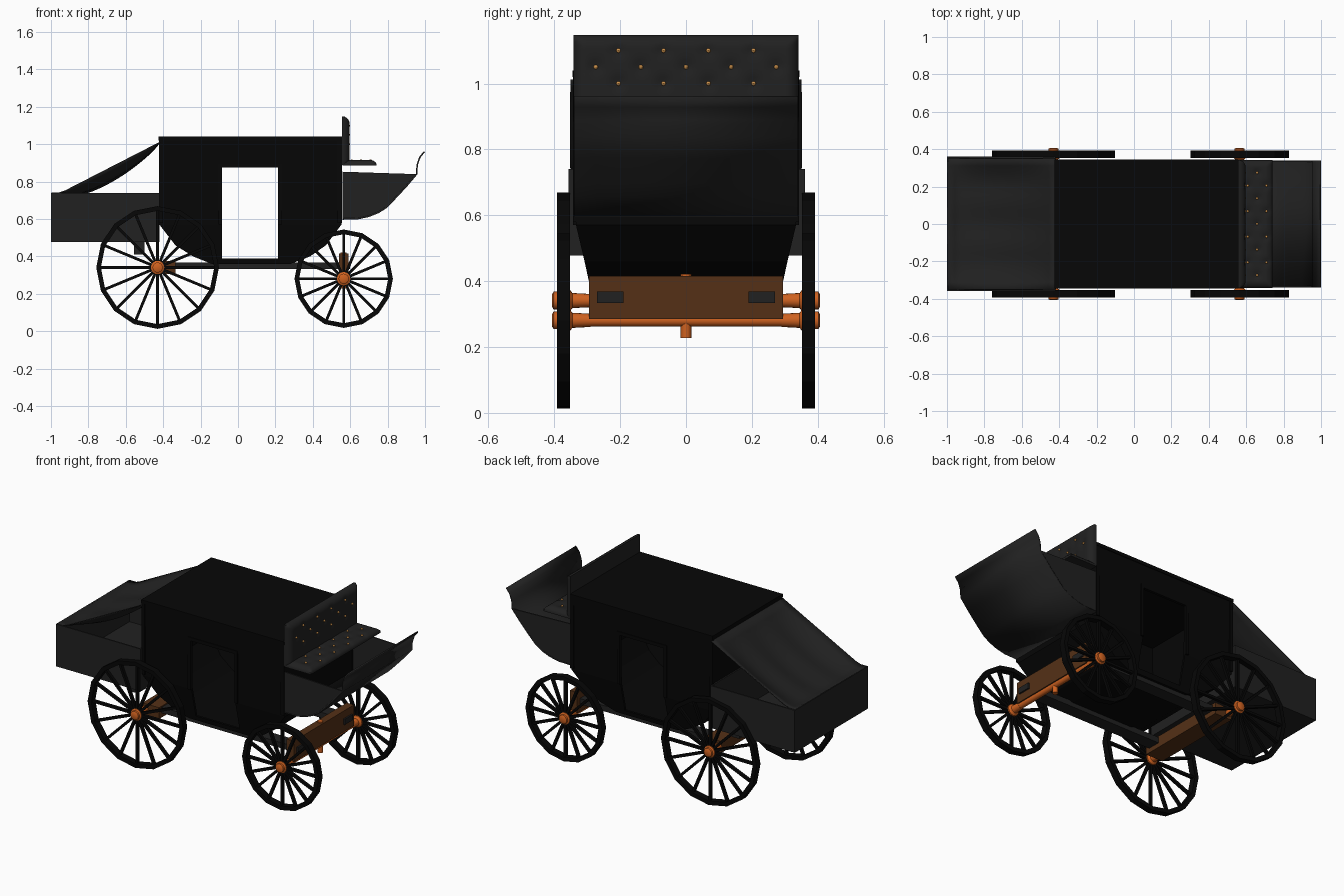
import bpy, bmesh, math
from mathutils import Vector, Matrix

if "Cube" in bpy.data.objects:
    bpy.data.objects.remove(bpy.data.objects["Cube"])


def material(name, r, g, b):
    m = bpy.data.materials.new(name)
    m.diffuse_color = (r, g, b, 1)
    m.use_nodes = True
    m.node_tree.nodes["Principled BSDF"].inputs["Base Color"].default_value = m.diffuse_color
    return m


BLACK = material("black_paint", .002, .002, .002)
GREY = material("dark_leather", .015, .015, .015)
BROWN = material("brown_wood", .09, .03, .008)
ORANGE = material("copper", .62, .12, .014)
GOLD = material("gold", .6, .28, .07)


def finish(name, bm, mat, smooth=False):
    bmesh.ops.recalc_face_normals(bm, faces=bm.faces[:])
    me = bpy.data.meshes.new(name)
    bm.to_mesh(me)
    bm.free()
    ob = bpy.data.objects.new(name, me)
    bpy.context.collection.objects.link(ob)
    if mat:
        me.materials.append(mat)
    if smooth:
        bpy.ops.object.select_all(action='DESELECT')
        bpy.context.view_layer.objects.active = ob
        ob.select_set(True)
        bpy.ops.object.shade_smooth_by_angle(angle=math.radians(40))
    return ob


def thicken(ob, t, offset=-1):
    m = ob.modifiers.new("thickness", 'SOLIDIFY')
    m.thickness, m.offset = t, offset
    return ob


def add_box(bm, x0, x1, y0, y1, z0, z1):
    mat = Matrix.Translation(((x0 + x1) / 2, (y0 + y1) / 2, (z0 + z1) / 2)) @ \
        Matrix.Diagonal((x1 - x0, y1 - y0, z1 - z0, 1))
    bmesh.ops.create_cube(bm, size=1, matrix=mat)


def box(name, mat, *dims):
    bm = bmesh.new()
    add_box(bm, *dims)
    return finish(name, bm, mat)


def lathe_y(bm, x, z, prof, n, phase=0, close=False):
    """Turn a (radius, y) profile about an axis parallel to y."""
    rings = [[bm.verts.new((x + r * math.cos(phase + 2 * math.pi * i / n), y,
                            z + r * math.sin(phase + 2 * math.pi * i / n)))
              for i in range(n)] for r, y in prof]
    pairs = list(zip(rings, rings[1:]))
    if close:
        pairs.append((rings[-1], rings[0]))
    for a, b in pairs:
        for i in range(n):
            j = (i + 1) % n
            bm.faces.new((a[i], a[j], b[j], b[i]))
    if not close:
        bm.faces.new(rings[0])
        bm.faces.new(rings[-1])


def grid(bm, fn, nu, nv):
    vs = [[bm.verts.new(fn(i / nu, j / nv)) for j in range(nv + 1)] for i in range(nu + 1)]
    for i in range(nu):
        for j in range(nv):
            bm.faces.new((vs[i][j], vs[i + 1][j], vs[i + 1][j + 1], vs[i][j + 1]))


# coach body: stacked rectangles, hollow, with a doorway cut through both sides
bm = bmesh.new()
levels = [(.36, -.14, .28, .285), (.40, -.24, .385, .295), (.46, -.335, .47, .308),
          (.57, -.42, .553, .334), (1.03, -.42, .553, .34)]
rings = [[bm.verts.new(p) for p in ((a, -w, z), (b, -w, z), (b, w, z), (a, w, z))]
         for z, a, b, w in levels]
for r, s in zip(rings, rings[1:]):
    for i in range(4):
        j = (i + 1) % 4
        bm.faces.new((r[i], r[j], s[j], s[i]))
bm.faces.new(rings[0])
bm.faces.new(rings[-1])
body = thicken(finish("coach_body", bm, BLACK), .018)
cutter = box("doorway_cutter", None, -.085, .215, -.6, .6, .39, .875)
cutter.hide_render = True
cutter.display_type = 'WIRE'
cut = body.modifiers.new("doorway", 'BOOLEAN')
cut.operation, cut.object, cut.solver = 'DIFFERENCE', cutter, 'EXACT'
box("roof", BLACK, -.424, .557, -.344, .344, 1.02, 1.04)

# door surrounds and corner posts
for s in (-1, 1):
    bm = bmesh.new()
    ya, yb = sorted((s * .33, s * .343))
    add_box(bm, -.105, -.085, ya, yb, .57, .895)
    add_box(bm, .215, .235, ya, yb, .57, .895)
    add_box(bm, -.085, .215, ya, yb, .875, .895)
    add_box(bm, -.423, -.40, ya, yb, .58, 1.02)
    add_box(bm, .533, .556, ya, yb, .58, 1.02)
    finish("body_trim", bm, BLACK)

# luggage box, open on top
bm = bmesh.new()
add_box(bm, -1, -.42, -.357, .362, .478, .74)
bmesh.ops.delete(bm, geom=[f for f in bm.faces if f.normal.z > .5], context='FACES')
thicken(finish("luggage_box", bm, GREY), .012)


# sagging cover sheet from roof to the tail of the box
def cover_pt(u, v):
    s = 2 * v - 1
    sag = math.sin(math.pi * u) ** .7 * (1 - s ** 4) * (.07 + .008 * math.cos(3 * math.pi * s))
    return Vector((-.42 - .575 * u, s * .35, max(.742, 1.012 - .295 * u) - sag))


bm = bmesh.new()
grid(bm, cover_pt, 16, 18)
thicken(finish("luggage_cover", bm, GREY, True), .006)

# driver's footwell: curved floor running up into the curled dashboard
path = [(.558, .60), (.64, .602), (.70, .615), (.75, .635), (.79, .66), (.83, .70), (.90, .775),
        (.955, .84), (.958, .89), (.972, .93), (.996, .96)]
bm = bmesh.new()
rows = [[bm.verts.new((x, y, z)) for y in (-.34, .34)] for x, z in path]
for a, b in zip(rows, rows[1:]):
    bm.faces.new((a[0], a[1], b[1], b[0]))
thicken(finish("footwell_floor", bm, GREY, True), .008, 0)
for s in (-1, 1):
    bm = bmesh.new()
    bm.faces.new([bm.verts.new((x, s * .336, z)) for x, z in path[:8] + [(.558, .853)]])
    thicken(finish("footwell_side", bm, GREY), .008, 0)


# buttoned cushions: puffed grids dimpled at each button
def cushion(name, place, length, puff, rows):
    buttons = []
    for k, u in enumerate(rows):
        ys = (-.205, -.068, .068, .205) if k % 2 == 0 else (-.274, -.137, 0, .137, .274)
        buttons += [(u, y) for y in ys]

    def height(u, y):
        edge = min(u, length - u, .342 - abs(y))
        h = puff * min(1, .35 + math.sqrt(max(edge, 0) / .03) * .65)
        d = min(math.hypot(u - a, y - b) for a, b in buttons)
        return h - .008 * math.exp(-(d / .02) ** 2)

    def surface(a, b):
        u, y = a * length, b * .684 - .342
        return place(u, y, height(u, y))

    bm = bmesh.new()
    grid(bm, surface, 24, 70)
    rim = [e for e in bm.edges if e.is_boundary]
    out = bmesh.ops.extrude_edge_only(bm, edges=rim)['geom']
    origin, normal = place(0, 0, 0), place(0, 0, 1) - place(0, 0, 0)
    for v in (g for g in out if isinstance(g, bmesh.types.BMVert)):
        v.co -= normal * (v.co - origin).dot(normal)
    bmesh.ops.holes_fill(bm, edges=[e for e in bm.edges if e.is_boundary], sides=0)
    finish(name, bm, GREY, True)
    bm = bmesh.new()
    for u, y in buttons:
        bmesh.ops.create_uvsphere(bm, u_segments=8, v_segments=6, radius=.007,
                                  matrix=Matrix.Translation(place(u, y, height(u, y) + .003)))
    finish(name + "_buttons", bm, GOLD, True)


cushion("seat_back", lambda u, y, h: Vector((.555 + h, y, .89 + u)), .258, .042, (.11, .16, .21))
cushion("seat", lambda u, y, h: Vector((.558 + u, y, .885 + h)), .182, .032, (.05, .10, .15))


# wheels: faceted rim, spokes and turned hub
def wheel(name, x, z, r, s, n=16):
    yc = s * .372
    bm = bmesh.new()
    lathe_y(bm, x, z, [(r, yc - .02), (r, yc + .02), (r - .025, yc + .02), (r - .025, yc - .02)],
            n, 0, True)
    finish(name + "_rim", bm, BLACK)
    bm = bmesh.new()
    for i in range(n):
        rot = Matrix.Rotation(2 * math.pi * i / n, 4, 'Y')
        bmesh.ops.create_cube(bm, size=1, matrix=Matrix.Translation((x, yc, z)) @ rot @
                              Matrix.Translation(((r + .01) / 2, 0, 0)) @
                              Matrix.Diagonal((r - .04, .018, .015, 1)))
    finish(name + "_spokes", bm, BLACK)
    bm = bmesh.new()
    lathe_y(bm, x, z, [(.02, s * .29), (.023, s * .345), (.036, s * .355), (.036, s * .385),
                       (.027, s * .39), (.027, s * .402), (.018, s * .407)], 16)
    finish(name + "_hub", bm, ORANGE, True)


for label, x, z, r in (("rear", -.43, .341, .328), ("front", .565, .281, .263)):
    for s in (-1, 1):
        wheel(label + "_wheel", x, z, r, s)
    bm = bmesh.new()
    lathe_y(bm, x, z, [(.019, -.37), (.019, .37)], 12)
    finish(label + "_axle", bm, ORANGE, True)

# wooden bolsters: upright over the front axle, lying flat at the rear axle
box("front_bolster", BROWN, .54, .59, -.295, .295, .285, .415)
box("rear_bolster", BROWN, -.45, -.335, -.295, .295, .305, .375)

# kingpin through the front bolster
bm = bmesh.new()
bmesh.ops.create_cone(bm, cap_ends=True, segments=12, radius1=.016, radius2=.016, depth=.194,
                      matrix=Matrix.Translation((.565, 0, .325)))
finish("kingpin", bm, ORANGE, True)

# undercarriage rails and rear brackets
for s in (-1, 1):
    ya, yb = sorted((s * .19, s * .27))
    box("chassis_rail", GREY, -.45, .60, ya, yb, .333, .368)
    box("rear_bracket", GREY, -.555, -.50, ya, yb, .41, .48)
